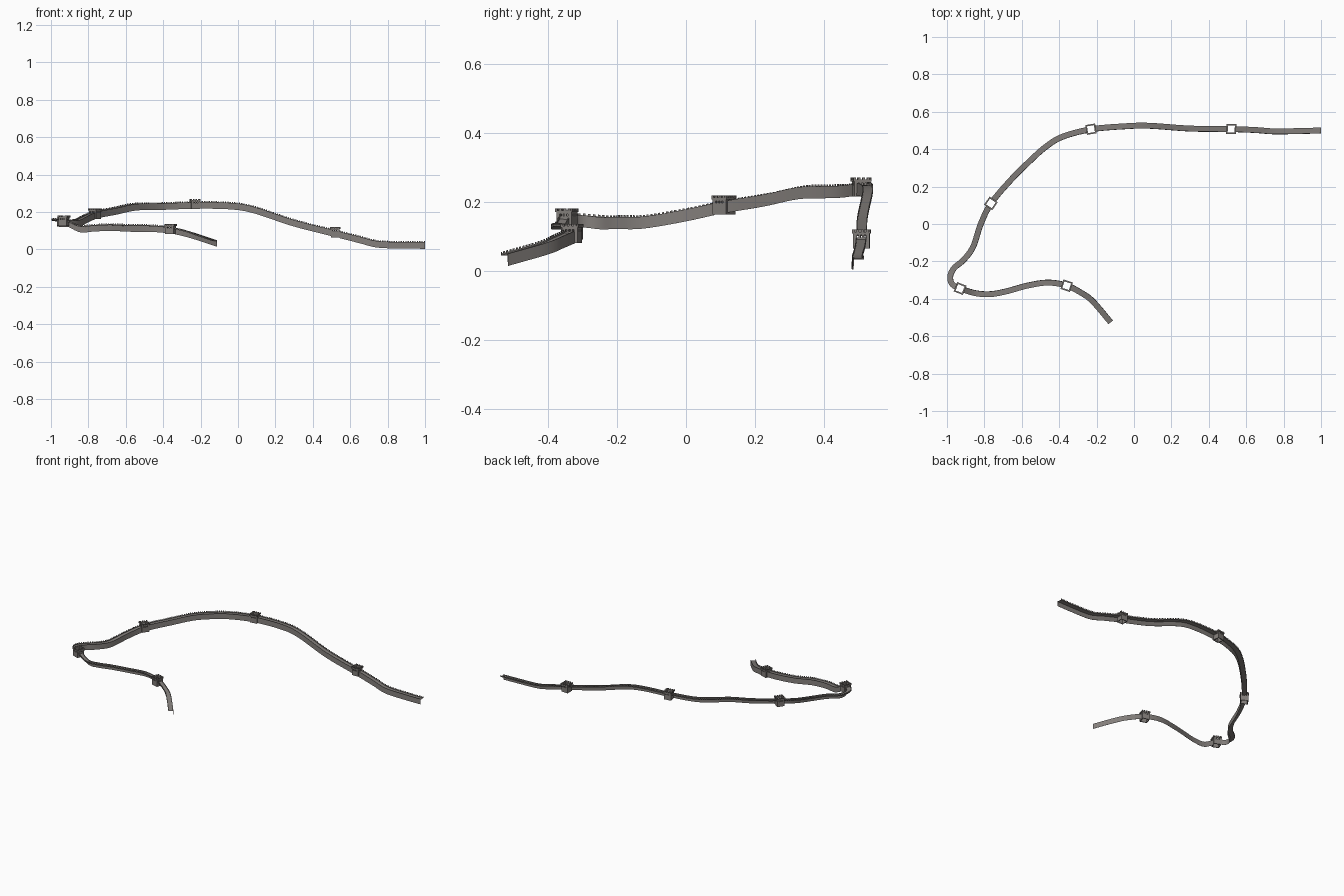
import bpy, bmesh, math
from mathutils import Vector, Matrix

if "Cube" in bpy.data.objects:
    bpy.data.objects.remove(bpy.data.objects["Cube"])

# one weathered stone colour
stone = bpy.data.materials.new("grey_stone")
stone.diffuse_color = (0.225, 0.208, 0.196, 1)
stone.use_nodes = True
stone.node_tree.nodes["Principled BSDF"].inputs["Base Color"].default_value = stone.diffuse_color

# centreline of the wall base; a True marks a watchtower
PATH = [(1.0, .501, .003), (.9, .498, .004), (.75, .496, .009), (.65, .503, .033), (.52, .508, .066, True),
        (.3, .511, .122), (.08, .526, .194), (-.05, .523, .214), (-.23, .507, .217, True),
        (-.38, .468, .212), (-.47, .415, .210), (-.56, .335, .207), (-.66, .235, .186),
        (-.765, .11, .165, True), (-.82, 0, .142), (-.86, -.12, .122), (-.91, -.19, .121),
        (-.962, -.235, .12), (-.983, -.28, .124), (-.972, -.322, .127), (-.93, -.345, .128, True),
        (-.85, -.37, .092), (-.77, -.376, .095), (-.68, -.360, .099), (-.57, -.33, .094),
        (-.46, -.314, .093), (-.36, -.33, .083, True), (-.28, -.37, .065), (-.22, -.415, .046),
        (-.125, -.526, .014)]
pts = [Vector(p[:3]) for p in PATH]
STEP = 0.0062
UP = Vector((0, 0, 1))


def smooth_line(p, n=24):
    """Catmull-Rom curve through the points."""
    q = [2 * p[0] - p[1]] + p + [2 * p[-1] - p[-2]]
    out = []
    for i in range(1, len(q) - 2):
        a, b, c, d = q[i - 1:i + 3]
        for k in range(n):
            t = k / n
            out.append(0.5 * (2 * b + (c - a) * t + (2 * a - 5 * b + 4 * c - d) * t * t
                              + (3 * b - a - 3 * c + d) * t ** 3))
    return out + [p[-1]]


def resample(line, step):
    """Evenly spaced points along a polyline."""
    out, need = [line[0]], step
    for a, b in zip(line, line[1:]):
        length, pos = (b - a).length, 0.0
        while length - pos >= need:
            pos += need
            out.append(a.lerp(b, pos / length))
            need = step
        need -= length - pos
    return out + [line[-1]]


line = resample(smooth_line(pts), STEP)
tangents = [(line[min(i + 1, len(line) - 1)] - line[max(i - 1, 0)]).normalized()
            for i in range(len(line))]
frames = [(p, t.cross(UP).normalized()) for p, t in zip(line, tangents)]


def sweep(bm, section, run):
    """Sweep a closed section (side, height) along a run of frames, with end caps."""
    rings = [[bm.verts.new(p + s * u + UP * v) for u, v in section] for p, s in run]
    n = len(section)
    for r0, r1 in zip(rings, rings[1:]):
        for j in range(n):
            k = (j + 1) % n
            bm.faces.new((r0[j], r0[k], r1[k], r1[j]))
    bm.faces.new(rings[0][::-1])
    bm.faces.new(rings[-1])


def box(bm, x0, x1, y0, y1, z0, z1, m):
    mat = m @ Matrix.Translation(((x0 + x1) / 2, (y0 + y1) / 2, (z0 + z1) / 2)) \
        @ Matrix.Diagonal((x1 - x0, y1 - y0, z1 - z0, 1))
    bmesh.ops.create_cube(bm, size=1, matrix=mat)


def finish(bm, name):
    bmesh.ops.recalc_face_normals(bm, faces=bm.faces)
    me = bpy.data.meshes.new(name)
    bm.to_mesh(me)
    bm.free()
    me.materials.append(stone)
    ob = bpy.data.objects.new(name, me)
    bpy.context.collection.objects.link(ob)


# wall runs, interrupted at every tower
towers = [Vector(p[:3]) for p in PATH if len(p) > 3]
runs, cur = [], []
for f in frames:
    if min((f[0] - t).xy.length for t in towers) > 0.0185:
        cur.append(f)
    elif cur:
        runs.append(cur)
        cur = []
runs.append(cur)

# thin inner face, walkway and toothed outer parapet; the outer flank is open
BODY = [(-.0165, 0), (-.0157, 0), (-.0147, .0300), (.0150, .0300), (.0150, .0355),
        (.0130, .0355), (.0130, .0310), (-.0130, .0310), (-.0130, .0350), (-.0155, .0350)]
TOOTH = [(.0130, .0355), (.0150, .0355), (.0150, .0405), (.0130, .0405)]
for i, run in enumerate(runs):
    bm = bmesh.new()
    sweep(bm, BODY, run)
    finish(bm, f"wall_run_{i + 1}")
    bm = bmesh.new()
    for k in range(0, len(run) - 1, 2):
        sweep(bm, TOOTH, run[k:k + 2])
    finish(bm, f"wall_battlements_{i + 1}")

# hollow upright watchtowers: lower wall, windowed band, cornice and battlements
O, I = 0.0235, 0.0185
for i, c in enumerate(towers):
    near = min(range(len(line)), key=lambda k: (line[k] - c).length)
    t = tangents[near]
    base = Matrix.Translation(c) @ Matrix.Rotation(math.atan2(t.y, t.x), 4, 'Z')
    bm = bmesh.new()
    for q in range(4):
        m = base @ Matrix.Rotation(q * math.pi / 2, 4, 'Z')
        box(bm, -O, I, -O, -I, -.002, .031, m)          # lower wall
        for x0, x1 in ((-O, -.013), (-.008, -.0025), (.0025, .008), (.013, I)):
            box(bm, x0, x1, -O, -I, .031, .037, m)      # window piers
        box(bm, -O, I, -O, -I, .037, .042, m)           # lintel
        box(bm, -O - .003, I, -O - .003, -I, .042, .047, m)  # cornice
        for k in range(4):                              # merlons
            x = -O - .003 + k * .01325
            box(bm, x, x + .007, -O - .003, -O + .001, .047, .053, m)
    finish(bm, f"watchtower_{i + 1}")
